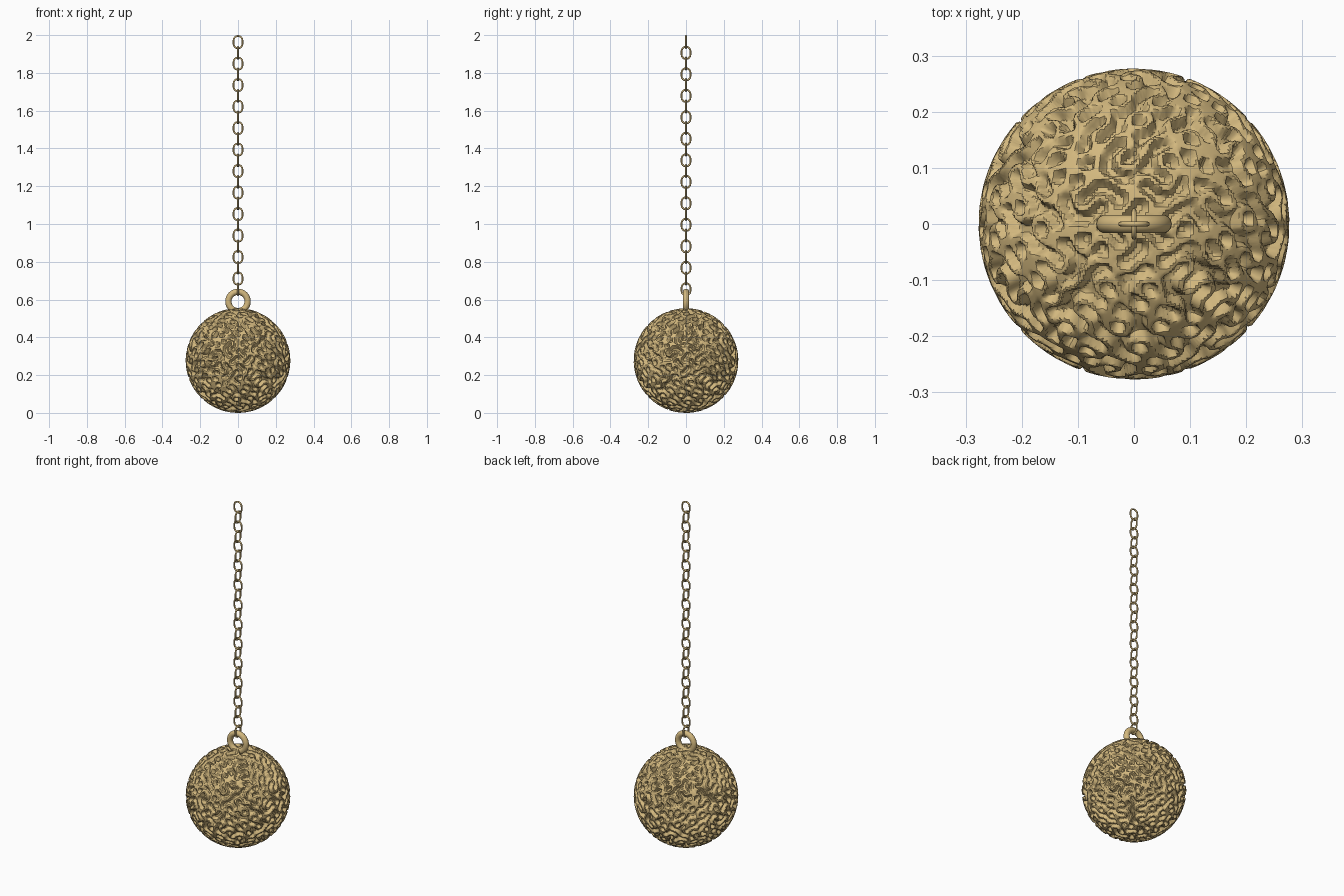
import bpy, bmesh, math
from mathutils import Vector

if "Cube" in bpy.data.objects:
    bpy.data.objects.remove(bpy.data.objects["Cube"])

BRASS = bpy.data.materials.new("aged brass")
BRASS.diffuse_color = (0.65, 0.48, 0.21, 1)
BRASS.use_nodes = True
BRASS.node_tree.nodes["Principled BSDF"].inputs["Base Color"].default_value = BRASS.diffuse_color


def finish(bm, name, angle):
    bmesh.ops.recalc_face_normals(bm, faces=bm.faces)
    mesh = bpy.data.meshes.new(name)
    bm.to_mesh(mesh)
    bm.free()
    mesh.materials.append(BRASS)
    obj = bpy.data.objects.new(name, mesh)
    bpy.context.collection.objects.link(obj)
    bpy.ops.object.select_all(action='DESELECT')
    obj.select_set(True)
    bpy.context.view_layer.objects.active = obj
    bpy.ops.object.shade_smooth_by_angle(angle=math.radians(angle))
    return obj


def loop_link(name, z, radius, straight, wire, turned=False, steps=24, sides=8):
    """Upright oval ring: round wire swept along two half circles and two straights."""
    bm = bmesh.new()
    half = steps // 2
    path = [(math.pi * i / half, straight) for i in range(half + 1)]
    path += [(math.pi + math.pi * i / half, -straight) for i in range(half + 1)]
    rings = []
    for a, lift in path:
        out = Vector((math.cos(a), 0, math.sin(a)))
        centre = out * radius + Vector((0, 0, lift))
        ring = []
        for k in range(sides):
            t = 2 * math.pi * k / sides
            p = centre + out * wire * math.cos(t) + Vector((0, wire * math.sin(t), 0))
            if turned:
                p = Vector((-p.y, p.x, p.z))
            ring.append(bm.verts.new(p + Vector((0, 0, z))))
        rings.append(ring)
    for i, r in enumerate(rings):
        n = rings[(i + 1) % len(rings)]
        for k in range(sides):
            j = (k + 1) % sides
            bm.faces.new((r[k], r[j], n[j], n[k]))
    bmesh.ops.remove_doubles(bm, verts=bm.verts, dist=1e-5)
    return finish(bm, name, 60)


# Ball: cube-based sphere pitted by a woven lattice pattern
R, PERIOD, DEPTH = 0.277, 0.075, 0.020
bm = bmesh.new()
bmesh.ops.create_cube(bm, size=2)
bmesh.ops.subdivide_edges(bm, edges=bm.edges[:], cuts=83, use_grid_fill=True)
w = 2 * math.pi / PERIOD
for v in bm.verts:
    d = Vector([math.tan(c * math.pi / 4) for c in v.co]).normalized()
    x, y, z = d * R * w
    g = abs(math.sin(x) * math.cos(y) + math.sin(y) * math.cos(z) + math.sin(z) * math.cos(x))
    t = min(1, max(0, (g - 0.55) / 0.7))
    v.co = d * (R - DEPTH * t * t * (3 - 2 * t)) + Vector((0, 0, R))
finish(bm, "textured_ball", 35)

# Hanging ring sunk into the top of the ball
loop_link("hanging_ring", 0.59, 0.051, 0, 0.0165, steps=40, sides=14)

# Chain of alternating links
for i in range(24):
    loop_link(f"chain_link_{i + 1}", 1.963 - 0.0569 * i, 0.0235, 0.0088, 0.0047, turned=i % 2 == 1)
